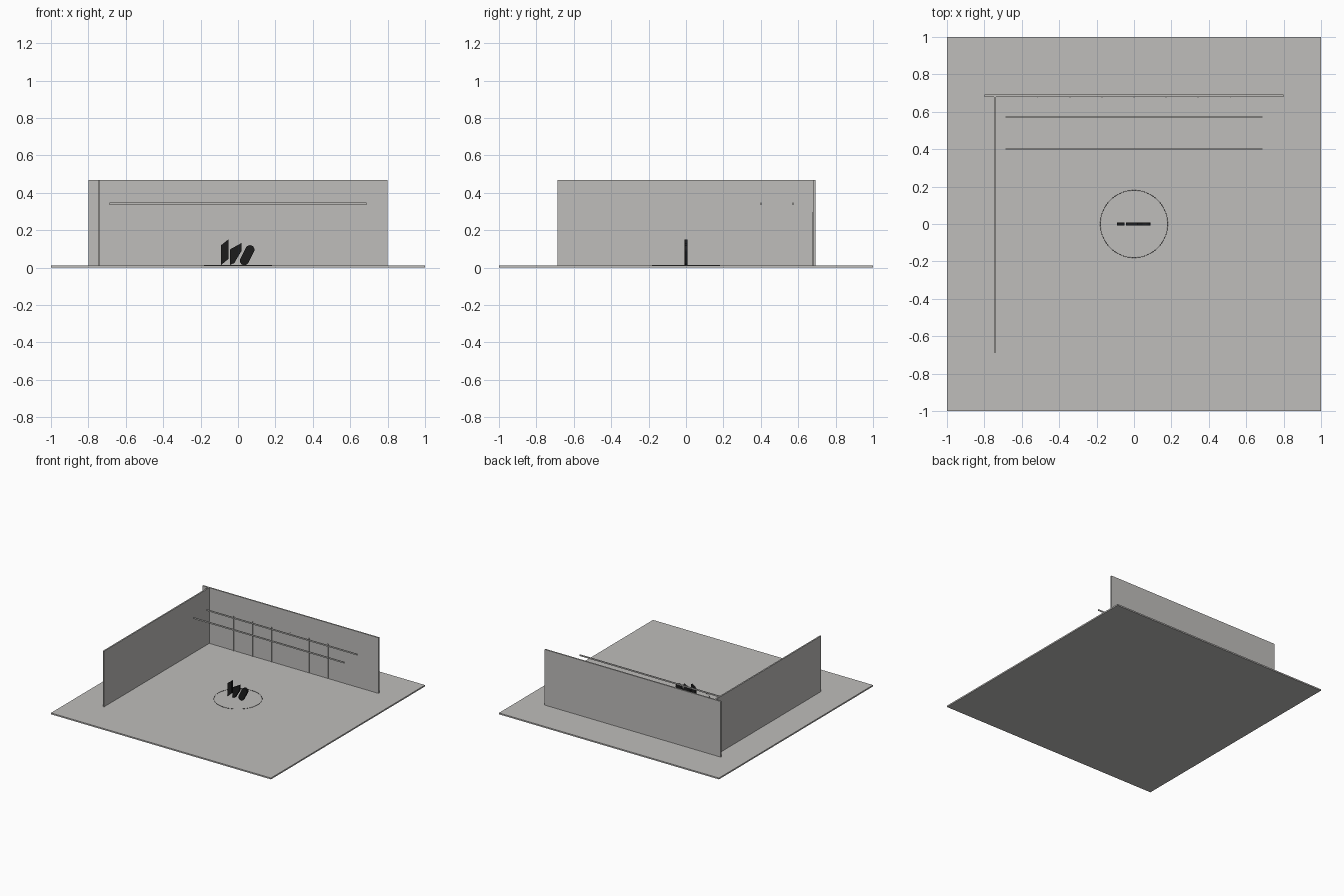
import bpy, bmesh, math

if "Cube" in bpy.data.objects:
    bpy.data.objects.remove(bpy.data.objects["Cube"])

U = 2 / 35          # grid module of the stage
FLOOR = 0.2 * U     # floor thickness


def material(name, rgb):
    m = bpy.data.materials.new(name)
    m.diffuse_color = (*rgb, 1)
    m.use_nodes = True
    m.node_tree.nodes["Principled BSDF"].inputs["Base Color"].default_value = m.diffuse_color
    return m


grey = material("warm grey", (0.52, 0.512, 0.497))
dark = material("charcoal", (0.012, 0.012, 0.012))


def finish(name, bm, mat):
    bmesh.ops.recalc_face_normals(bm, faces=bm.faces)
    me = bpy.data.meshes.new(name)
    bm.to_mesh(me)
    bm.free()
    me.materials.append(mat)
    ob = bpy.data.objects.new(name, me)
    bpy.context.collection.objects.link(ob)
    return ob


def box(name, centre, size, mat=grey):
    bm = bmesh.new()
    bmesh.ops.create_cube(bm, size=1)
    bmesh.ops.scale(bm, vec=size, verts=bm.verts)
    bmesh.ops.translate(bm, vec=centre, verts=bm.verts)
    return finish(name, bm, mat)


def slab(name, outline, depth, mat):
    # upright plate: x/z outline extruded along y
    bm = bmesh.new()
    face = bm.faces.new([bm.verts.new((x, -depth / 2, z)) for x, z in outline])
    out = bmesh.ops.extrude_face_region(bm, geom=[face])
    moved = [v for v in out["geom"] if isinstance(v, bmesh.types.BMVert)]
    bmesh.ops.translate(bm, vec=(0, depth, 0), verts=moved)
    return finish(name, bm, mat)


# floor and the two walls
box("floor", (0, 0, FLOOR / 2), (2, 2, FLOOR))
wall_z = FLOOR + 4 * U
box("back_wall", (0, 12 * U, wall_z), (28 * U, 0.2 * U, 8 * U))
box("left_wall", (-13 * U, 0, wall_z), (0.2 * U, 24 * U, 8 * U))

# overhead rails
for i, y in enumerate((7, 10)):
    box(f"rail_{i + 1}", (0, y * U, 0.341), (24 * U, 0.1 * U, 0.2 * U))

# thin posts in front of the back wall
for i in range(-3, 4):
    box(f"post_{i + 4}", (3 * i * U, 11.86 * U, FLOOR + 2.5 * U),
        (0.08 * U, 0.08 * U, 5 * U))

# centre sculpture: three leaning abstract slabs
DEPTH = 0.018
slab("sculpture_left", [(-0.090, 0.014), (-0.052, 0.046),
                        (-0.052, 0.150), (-0.090, 0.120)], DEPTH, dark)
slab("sculpture_middle", [(-0.043, 0.014), (-0.020, 0.024), (0.018, 0.088),
                          (0.018, 0.131), (-0.043, 0.097)], DEPTH, dark)
lean, r = math.atan2(0.062, 0.036), 0.024
ends = [((0.064, 0.096), -90), ((0.034, 0.037), 90)]
capsule = [(c[0] + r * math.cos(lean + math.radians(a0 + 20 * k)),
            c[1] + r * math.sin(lean + math.radians(a0 + 20 * k)))
           for c, a0 in ends for k in range(10)]
slab("sculpture_right", capsule, DEPTH, dark)

# fine ring on the floor around the sculpture
bpy.ops.mesh.primitive_torus_add(major_radius=0.18, minor_radius=0.0011,
                                 major_segments=64, minor_segments=6,
                                 location=(0, 0, FLOOR + 0.0008))
ring = bpy.context.object
ring.name = "floor_ring"
ring.data.materials.append(dark)
bpy.ops.object.shade_smooth_by_angle()
